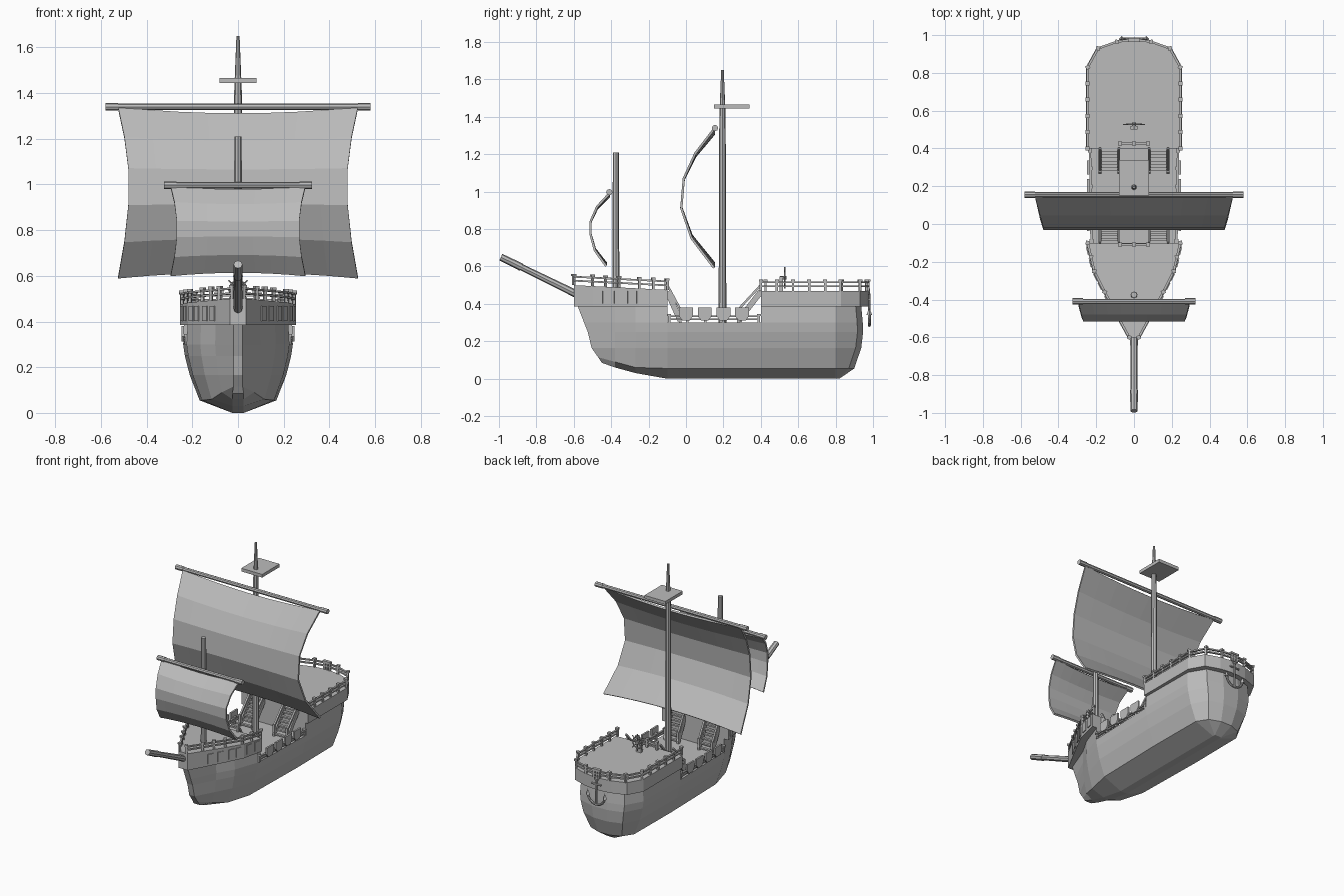
import bpy, bmesh
from math import pi, cos, sin
from mathutils import Vector, Matrix

cube = bpy.data.objects.get("Cube")
if cube:
    bpy.data.objects.remove(cube, do_unlink=True)

grey = bpy.data.materials.new("plain_grey")
grey.use_nodes = True
grey.diffuse_color = (0.5, 0.5, 0.5, 1)
grey.node_tree.nodes["Principled BSDF"].inputs["Base Color"].default_value = (0.5, 0.5, 0.5, 1)


class Part:
    """Collects simple solids into one named object."""
    def __init__(self, name):
        self.name, self.bm = name, bmesh.new()

    def box(self, c, s, m=Matrix()):
        mat = Matrix.Translation(c) @ m @ Matrix.Diagonal((*s, 1))
        bmesh.ops.create_cube(self.bm, size=1, matrix=mat)

    def beam(self, a, b, w, h):
        a, b = Vector(a), Vector(b)
        d = (b - a).normalized()
        side = d.cross(Vector((0, 0, 1))).normalized()
        rot = Matrix((side, d, side.cross(d))).transposed().to_4x4()
        self.box((a + b) / 2, (w, (b - a).length, h), rot)

    def tube(self, a, b, r, r2=None, n=8):
        a, b = Vector(a), Vector(b)
        rot = (b - a).to_track_quat('Z', 'Y').to_matrix().to_4x4()
        bmesh.ops.create_cone(self.bm, cap_ends=True, segments=n, radius1=r,
                              radius2=r if r2 is None else r2, depth=(b - a).length,
                              matrix=Matrix.Translation((a + b) / 2) @ rot)

    def loft(self, halves):
        """Skin through half rings that are mirrored across x = 0."""
        rings = []
        for half in halves:
            full = list(half) + [(-x, y, z) for x, y, z in reversed(half)]
            rings.append([self.bm.verts.new(p) for p in full])
        n = len(rings[0])
        for lo, hi in zip(rings, rings[1:]):
            for i in range(n):
                j = (i + 1) % n
                self.bm.faces.new((lo[i], lo[j], hi[j], hi[i]))
        for ring in (rings[0], rings[-1]):
            for i in range(n // 2 - 1):
                self.bm.faces.new((ring[i], ring[i + 1], ring[n - 2 - i], ring[n - 1 - i]))

    def done(self):
        bmesh.ops.recalc_face_normals(self.bm, faces=self.bm.faces[:])
        me = bpy.data.meshes.new(self.name)
        self.bm.to_mesh(me)
        self.bm.free()
        me.materials.append(grey)
        ob = bpy.data.objects.new(self.name, me)
        bpy.context.collection.objects.link(ob)
        return ob


# Hull: keel line plus rising waterlines
beam_w = [.02, .10, .165, .225, .24, .235, .17, .06]
mid_y = [-.38, -.27, -.1, .4, .8]


def waterline(z, k, bow, stern):
    ys = [bow] + mid_y + [stern - .03, stern]
    return [(.02 if i == 0 else w * k, y, z) for i, (w, y) in enumerate(zip(beam_w, ys))]


keel = [(.025, y, z) for y, z in zip([-.45] + mid_y + [.815, .82], [.085, .06, .03, 0, 0, 0, 0, 0])]
bilge = [(x, y, max(z, kz + .03)) for (x, y, z), (_, _, kz) in zip(waterline(.055, .7, -.47, .9), keel)]
deck_line = waterline(.30, 1, -.545, .945)
top_line = waterline(.39, .98, -.58, .937)
hull = Part("hull")
hull.loft([keel, bilge, waterline(.165, .88, -.505, .937), waterline(.25, .97, -.525, .947), deck_line])
hull.loft([deck_line[:4], top_line[:4]])
hull.loft([deck_line[4:], top_line[4:]])
hull.done()

# Raised castles at bow and stern
fore = [(.035, -.6), (.09, -.5), (.165, -.36), (.22, -.25), (.255, -.1)]
aft = [(.255, .4), (.255, .83), (.2, .93), (.1, .965), (.03, .975)]


def top_z(y):
    return .47 if y > 0 else .475 - .05 * (y + .1)


for name, path in (("fore_castle", fore), ("aft_castle", aft)):
    castle = Part(name)
    castle.loft([[(x, y, .385) for x, y in path], [(x, y, top_z(y)) for x, y in path]])
    castle.done()


def spaced(path, gap):
    """Points set evenly along a polyline, with the direction there."""
    out = []
    for a, b in zip(path, path[1:]):
        a, b = Vector(a), Vector(b)
        n = max(1, round((b - a).length / gap))
        out += [(a.lerp(b, i / n), (b - a).normalized()) for i in range(n)]
    return out + [(Vector(path[-1]), out[-1][1])]


# Window plates around the fore castle
windows = Part("fore_castle_windows")
for s in (1, -1):
    for a, b in zip(fore[1:], fore[2:]):
        a, b = Vector((s * a[0], a[1], .435)), Vector((s * b[0], b[1], .435))
        for t in (.28, .72):
            c, d = a.lerp(b, t), (b - a).normalized() * .02
            windows.beam(c - d, c + d, .009, .065)
windows.done()


# Railings: capped posts and two rails
def railing(name, path, height, z_at, gap=.09, mirror=True, inset=.01):
    part = Part(name)
    for s in (1, -1) if mirror else (1,):
        pts = [(s * (x - inset if mirror else x), y) for x, y in path]
        for p, d in spaced(pts, gap):
            z = z_at(p.y)
            rot = Matrix.Rotation(-d.angle_signed(Vector((0, 1))) if d.length else 0, 4, 'Z')
            part.box((p.x, p.y, z + height / 2), (.013, .013, height), rot)
            part.box((p.x, p.y, z + height - .005), (.021, .021, .012), rot)
        for a, b in zip(pts, pts[1:]):
            for f in (.4, .75):
                part.beam((*a, z_at(a[1]) + height * f), (*b, z_at(b[1]) + height * f), .012, .009)
    return part.done()


railing("fore_railing", fore, .06, top_z)
railing("aft_railing", aft + [(.01, .975)], .06, top_z)
railing("fore_inner_railing", [(-.075, -.108), (.075, -.108)], .06, top_z, .075, False)
railing("aft_inner_railing", [(-.075, .425), (.075, .425)], .06, top_z, .075, False)
railing("waist_railing", [(.235, -.09), (.243, .39)], .045, lambda y: .30, .1)

# Shields hung along the waist
shields = Part("waist_shields")
for s in (1, -1):
    for y in (0, .1, .2, .3):
        outline = [(-.037, .38), (.037, .38), (.037, .335), (.02, .312), (-.02, .312), (-.037, .335)]
        face = shields.bm.faces.new([shields.bm.verts.new((s * .236, y + u, z)) for u, z in outline])
        out = bmesh.ops.extrude_face_region(shields.bm, geom=[face])["geom"]
        bmesh.ops.translate(shields.bm, vec=(s * .012, 0, 0),
                            verts=[v for v in out if isinstance(v, bmesh.types.BMVert)])
shields.done()


# Stairs up to both castles
def stairs(name, y0, y1, steps):
    part = Part(name)
    for s in (1, -1):
        for x in (.08, .18):
            part.beam((s * x, y0, .31), (s * x, y1, .465), .014, .03)
            part.beam((s * x, y0, .37), (s * x, y1, .50), .012, .012)
            part.box((s * x, y0, .34), (.014, .014, .08))
        for i in range(steps):
            t = (i + .5) / steps
            part.box((s * .13, y0 + (y1 - y0) * t, .30 + .17 * t), (.1, .018, .01))
    part.done()


stairs("aft_stairs", .28, .4, 7)
stairs("fore_stairs", -.03, -.1, 6)

# Masts, lookout platform, yards and bowsprit
mast = Part("main_mast")
mast.tube((0, .195, .29), (0, .195, 1.4), .021, .017)
mast.tube((0, .195, 1.4), (0, .195, 1.65), .017, .007)
mast.done()
nest = Part("lookout_platform")
nest.box((0, .245, 1.455), (.16, .19, .022))
nest.done()
mast = Part("fore_mast")
mast.tube((0, -.375, .46), (0, -.375, 1.21), .019, .016)
mast.done()
for name, y, z, half in (("main_yard", .155, 1.34, .58), ("fore_yard", -.41, .997, .325)):
    yard = Part(name)
    yard.tube((-half, y, z), (half, y, z), .014)
    for s in (1, -1):
        yard.tube((s * (half - .055), y, z), (s * half, y, z), .017)
    yard.done()
sprit = Part("bowsprit")
sprit.tube((0, -.54, .43), (0, -.99, .65), .021, .016)
sprit.tube((0, -.88, .596), (0, -.99, .65), .021, .019)
sprit.done()


# Billowing sails
def sail(name, profile, half, pinch, lift):
    part = Part(name)
    cols, rows = 8, len(profile) - 1
    grid = []
    for r, (y, z) in enumerate(profile):
        w = half - pinch * sin(pi * r / rows)
        row = []
        for c in range(cols + 1):
            u = 2 * c / cols - 1
            sag = (1 - u * u) * lift * (2 * r / rows - 1)
            row.append(part.bm.verts.new((u * w, y, z + sag)))
        grid.append(row)
    for a, b in zip(grid, grid[1:]):
        for c in range(cols):
            part.bm.faces.new((a[c], a[c + 1], b[c + 1], b[c]))
    mod = part.done().modifiers.new("thickness", 'SOLIDIFY')
    mod.thickness, mod.offset = .012, 0


sail("main_sail", [(.15, 1.335), (.05, 1.205), (-.012, 1.07), (-.025, .91), (.03, .75), (.15, .592)], .525, .047, .027)
sail("fore_sail", [(-.41, .99), (-.475, .92), (-.51, .84), (-.51, .77), (-.487, .685), (-.427, .602)], .295, .028, .015)

# Steering wheel on its stand
wheel = Part("steering_wheel")
hub = Vector((0, .528, .54))
wheel.box((0, .51, .505), (.035, .018, .08))
wheel.tube(hub - Vector((0, .025, 0)), hub + Vector((0, .01, 0)), .01)
for i in range(8):
    a, b = i * pi / 4, (i + 1) * pi / 4
    d, e = Vector((cos(a), 0, sin(a))), Vector((cos(b), 0, sin(b)))
    wheel.tube(hub, hub + d * .058, .003, n=6)
    wheel.tube(hub + d * .04, hub + e * .04, .004, n=6)
wheel.done()

# Anchor hanging at the stern
anchor = Part("anchor")
anchor.tube((0, .98, .285), (0, .98, .455), .008, .006)
anchor.tube((-.035, .98, .425), (.035, .98, .425), .006)
for i in range(8):
    a, b = pi + i * pi / 8, pi + (i + 1) * pi / 8
    anchor.tube((.065 * cos(a), .98, .35 + .065 * sin(a)), (.065 * cos(b), .98, .35 + .065 * sin(b)), .008)
    c, d = i * pi / 4, (i + 1) * pi / 4
    anchor.tube((.014 * cos(c), .98, .465 + .014 * sin(c)), (.014 * cos(d), .98, .465 + .014 * sin(d)), .004, n=6)
for s in (1, -1):
    anchor.tube((s * .065, .98, .34), (s * .065, .98, .378), .016, 0, n=4)
anchor.done()
